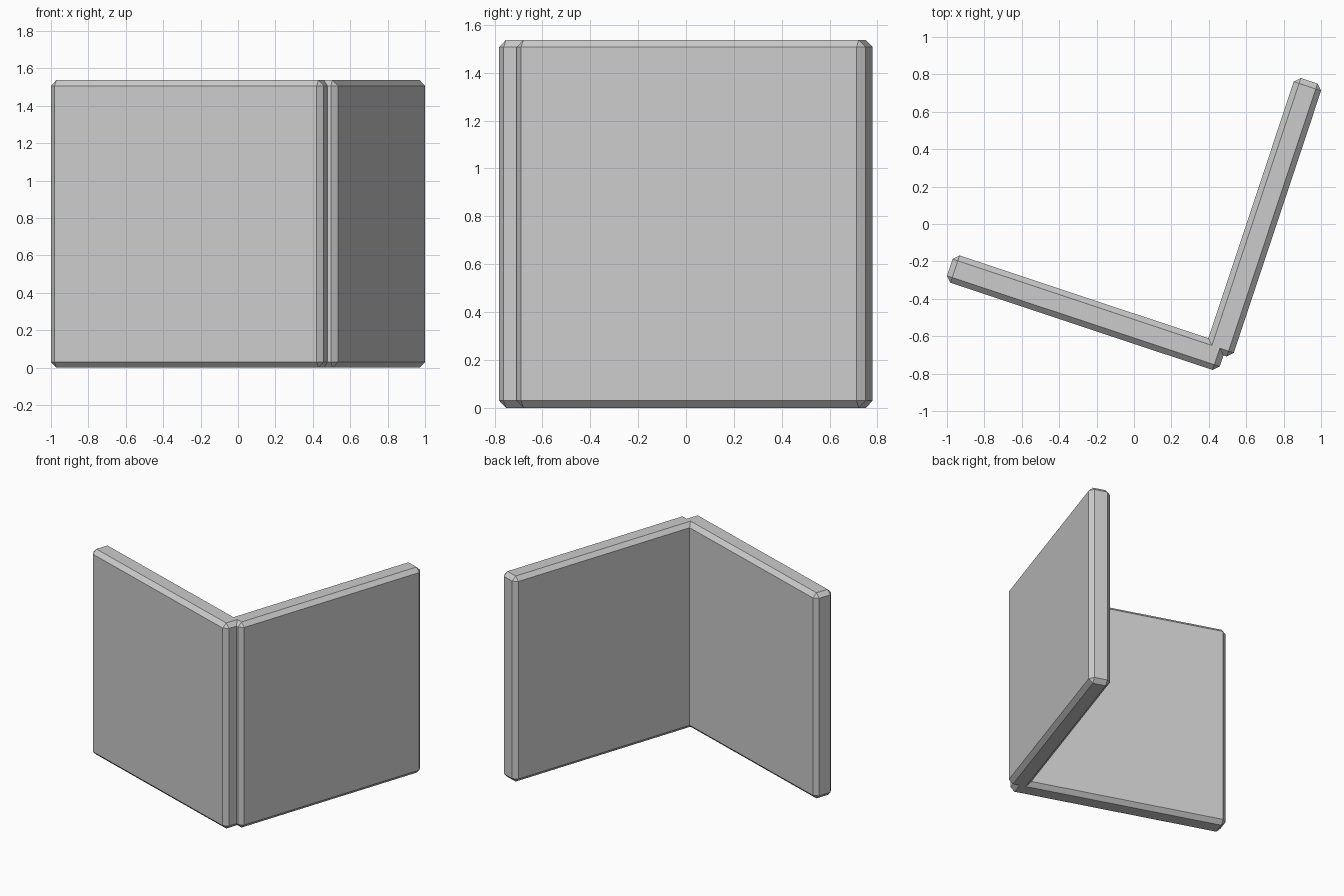
import bpy, bmesh
from math import radians

if "Cube" in bpy.data.objects:
    bpy.data.objects.remove(bpy.data.objects["Cube"])

SIZE, THICK, BEVEL = 1.537, 0.154, 0.03


def panel(name, x, y, angle):
    """Square upright slab with chamfered edges, standing on z = 0."""
    bm = bmesh.new()
    bmesh.ops.create_cube(bm, size=1)
    bmesh.ops.scale(bm, vec=(SIZE, THICK, SIZE), verts=bm.verts)
    bmesh.ops.bevel(bm, geom=bm.edges[:], offset=BEVEL, segments=1,
                    affect='EDGES', profile=0.5)
    mesh = bpy.data.meshes.new(name)
    bm.to_mesh(mesh)
    bm.free()
    obj = bpy.data.objects.new(name, mesh)
    obj.location = (x, y, SIZE / 2)
    obj.rotation_euler.z = radians(angle)
    bpy.context.collection.objects.link(obj)
    return obj


# Two walls meeting at a right angle
panel("front_wall", -0.256, -0.4745, -18.4)
panel("right_wall", 0.694, 0.036, 71.6)
